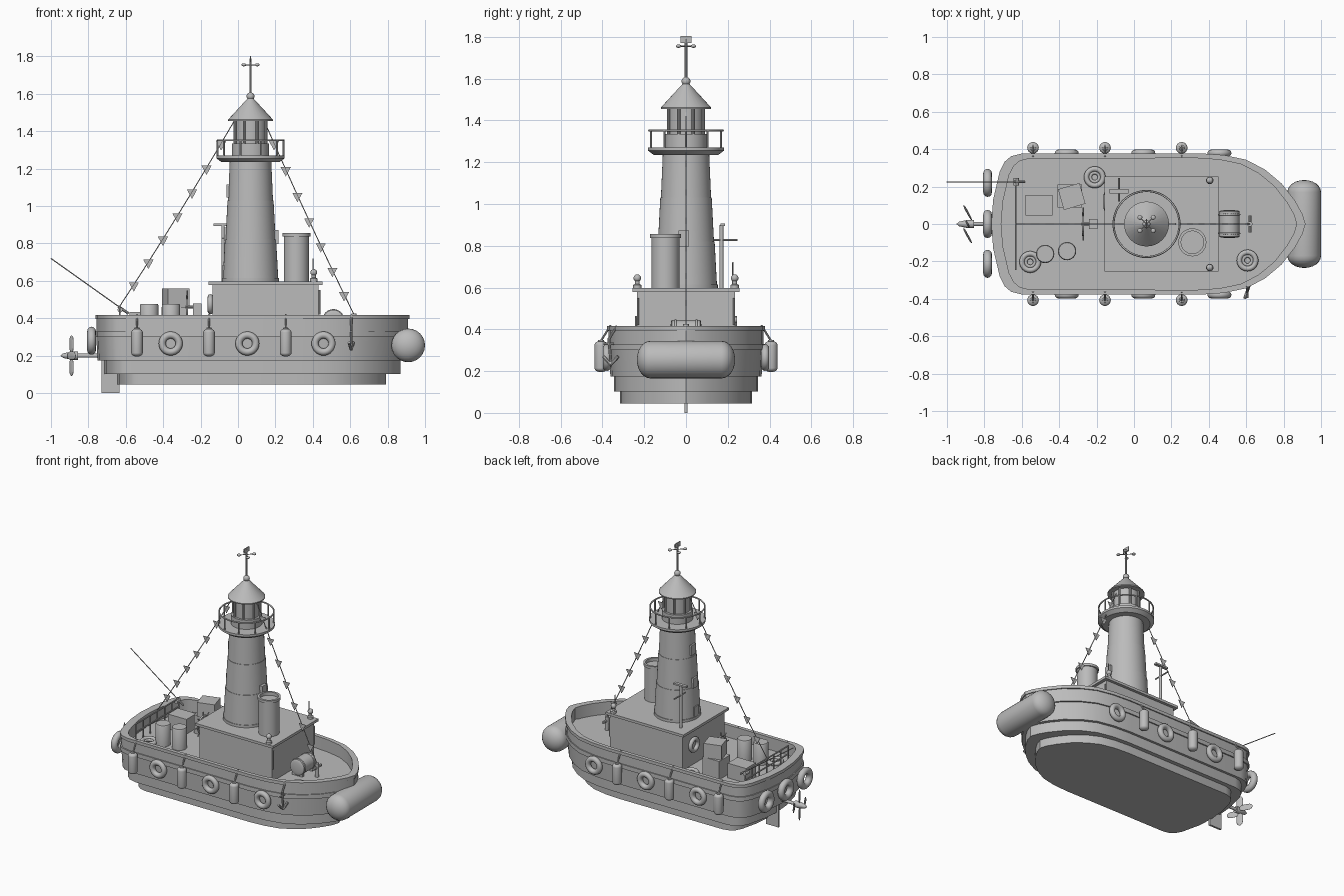
import bpy, bmesh, math
from math import sin, cos, pi
from mathutils import Vector, Matrix

cube = bpy.data.objects.get("Cube")
if cube:
    bpy.data.objects.remove(cube)

GREY = (0.5, 0.5, 0.5, 1)
mat = bpy.data.materials.new("plain grey")
mat.use_nodes = True
mat.diffuse_color = GREY
mat.node_tree.nodes["Principled BSDF"].inputs["Base Color"].default_value = GREY


def finish(name, bm, loc=(0, 0, 0), rot=(0, 0, 0)):
    bmesh.ops.remove_doubles(bm, verts=bm.verts, dist=1e-5)
    bmesh.ops.recalc_face_normals(bm, faces=bm.faces)
    mesh = bpy.data.meshes.new(name)
    bm.to_mesh(mesh)
    bm.free()
    mesh.materials.append(mat)
    ob = bpy.data.objects.new(name, mesh)
    bpy.context.collection.objects.link(ob)
    ob.location, ob.rotation_euler = loc, rot
    bpy.ops.object.select_all(action="DESELECT")
    ob.select_set(True)
    bpy.context.view_layer.objects.active = ob
    bpy.ops.object.shade_smooth_by_angle(angle=math.radians(32))
    return ob


def box(name, loc, size, rot=(0, 0, 0)):
    bm = bmesh.new()
    bmesh.ops.create_cube(bm, size=1, matrix=Matrix.Diagonal((*size, 1)))
    return finish(name, bm, loc, rot)


def lathe(name, profile, loc=(0, 0, 0), rot=(0, 0, 0), segs=32):
    bm = bmesh.new()
    vs = [bm.verts.new((r, 0, z)) for r, z in profile]
    es = [bm.edges.new(p) for p in zip(vs, vs[1:])]
    bmesh.ops.spin(bm, geom=vs + es, cent=(0, 0, 0), axis=(0, 0, 1), angle=2 * pi, steps=segs)
    return finish(name, bm, loc, rot)


def rod(name, a, b, r=0.005, segs=8):
    a, b = Vector(a), Vector(b)
    rot = (b - a).to_track_quat("Z", "Y").to_euler()
    h = (b - a).length
    return lathe(name, [(0, 0), (r, 0), (r, h), (0, h)], a, rot, segs)


def ring(name, loc, major, minor, rot=(0, 0, 0), segs=32):
    prof = [(major + minor * cos(i * pi / 6), minor * sin(i * pi / 6)) for i in range(13)]
    return lathe(name, prof, loc, rot, segs)


def capsule(name, loc, r, half, rot=(0, 0, 0), cap=None):
    cap = cap or r
    arc = [(r * sin(i * pi / 12), cap * cos(i * pi / 12)) for i in range(7)]
    prof = [(x, -half + cap - z) for x, z in arc] + [(x, half - cap + z) for x, z in arc[::-1]]
    return lathe(name, prof, loc, rot, 24)


def ball(name, loc, r):
    return capsule(name, loc, r, r)


# Hull outline, half plan from stern to bow
PLAN = [(-.76, 0), (-.75, .13), (-.715, .28), (-.69, .33), (-.655, .36), (-.6, .374), (.35, .376),
        (.48, .367), (.6, .342), (.7, .29), (.79, .215), (.86, .125), (.9, .055), (.917, 0)]


def outline(x0, x1, w):
    pts = [(x0 + (x + .76) / 1.677 * (x1 - x0), y / .376 * w) for x, y in PLAN]
    return pts + [(x, -y) for x, y in pts[-2:0:-1]]


def hull_skin(name, levels, cap_last=True):
    """Stack of outlines (x0, x1, half width, z), skinned together."""
    bm = bmesh.new()
    rings = [[bm.verts.new((x, y, z)) for x, y in outline(x0, x1, w)] for x0, x1, w, z in levels]
    n = len(rings[0])
    for lo, hi in zip(rings, rings[1:]):
        for i in range(n):
            j = (i + 1) % n
            bm.faces.new((lo[i], lo[j], hi[j], hi[i]))
    bm.faces.new(rings[0])
    if cap_last:
        bm.faces.new(rings[-1])
    return finish(name, bm)


hull_skin("keel_band", [(-.645, .79, .316, .045), (-.645, .79, .316, .108)])
hull_skin("lower_hull", [(-.715, .87, .345, .103), (-.715, .87, .345, .185)])
hull_skin("upper_hull_and_deck", [
    (-.752, .895, .362, .175), (-.757, .903, .368, .3), (-.763, .915, .377, .3), (-.763, .915, .377, .33),
    (-.757, .91, .37, .33), (-.757, .91, .37, .395), (-.763, .917, .378, .395), (-.763, .917, .378, .417),
    (-.71, .87, .352, .417), (-.71, .87, .352, .33)])

# Fenders and tyres
capsule("bow_fender", (.91, 0, .255), .09, .235, (pi / 2, 0, 0), .065)
for s in (-1, 1):
    for x in (-.54, -.155, .255):
        capsule("side_fender", (x, s * .407, .27), .031, .075, cap=.02)
        ring("fender_collar", (x, s * .407, .345), .01, .005, segs=12)
        rod("fender_rope", (x, s * .407, .345), (x, s * .36, .42), .005)
    for x in (-.36, .05, .457):
        ring("side_tyre", (x, s * .379, .265), .045, .019, (pi / 2, 0, 0))
for y in (-.213, 0, .22):
    ring("stern_tyre", (-.783, y, .28), .052, .023, (0, pi / 2, 0))

# Rudder and propeller
box("rudder", (-.682, 0, .09), (.096, .014, .18))
rod("propeller_shaft", (-.7, 0, .2), (-.88, 0, .2), .011, 12)
lathe("propeller_hub", [(0, -.06), (.012, -.045), (.022, 0), (.022, .035), (0, .035)],
      (-.89, 0, .2), (0, pi / 2, 0), 16)
for k in range(4):
    a = k * pi / 2
    blade = capsule("propeller_blade", (-.89, -.062 * sin(a), .2 + .062 * cos(a)), .022, .046, (a, 0, .5), .03)
    blade.scale.x = .25

# Cabin
box("cabin", (.147, 0, .455), (.565, .47, .27))
box("cabin_roof", (.147, 0, .588), (.61, .51, .018))
ring("wall_lifebuoy", (-.148, .12, .475), .04, .014, (0, pi / 2, 0))
for s in (-1, 1):
    lathe("roof_lamp", [(0, 0), (.02, 0), (.02, .015), (.011, .02), (.011, .04), (0, .04)],
          (.405, s * .233, .597), segs=16)
    ball("lamp_bulb", (.405, s * .233, .645), .018)
    rod("cabin_handrail", (.436, s * .23, .42), (.436, s * .23, .55), .005)
rod("whip_aerial", (.4, .222, .6), (.4, .222, .72), .003)

# Lighthouse tower in three stepped sections
TX = .067
lathe("tower", [(0, .59), (.152, .59), (.152, .615), (.148, .615), (.137, .82), (.134, .82),
                (.123, 1.03), (.12, 1.03), (.111, 1.24), (0, 1.24)], (TX, 0, 0), segs=48)
box("tower_window_front", (TX + .134, -.01, .835), (.03, .05, .075))
for x, y, z in ((-.135, 0, .85), (-.142, 0, .65), (-.12, 0, 1.08)):
    box("tower_window", (TX + x, y, z), (.015, .05, .07))
lathe("gallery", [(0, 1.235), (.155, 1.235), (.182, 1.255), (.182, 1.27), (0, 1.27)], (TX, 0, 0), segs=48)
ring("gallery_rail", (TX, 0, 1.352), .176, .005, segs=48)
lathe("lantern_room", [(0, 1.26), (.1, 1.26), (.1, 1.335), (.084, 1.335), (.084, 1.46), (0, 1.46)], (TX, 0, 0))
for k in range(10):
    c, s = cos(k * pi / 5), sin(k * pi / 5)
    rod("gallery_post", (TX + .176 * c, .176 * s, 1.265), (TX + .176 * c, .176 * s, 1.352), .005)
for k in range(8):
    c, s = cos((k + .5) * pi / 4), sin((k + .5) * pi / 4)
    rod("lantern_bar", (TX + .09 * c, .09 * s, 1.33), (TX + .09 * c, .09 * s, 1.46), .007)
lathe("lantern_roof", [(0, 1.455), (.12, 1.455), (.12, 1.462), (.016, 1.575), (0, 1.575)], (TX, 0, 0))
ball("roof_ball", (TX, 0, 1.587), .021)
rod("vane_pole", (TX, 0, 1.6), (TX, 0, 1.79), .006)
box("vane_plate", (TX, 0, 1.787), (.006, .055, .032))
for k in range(4):
    c, s = cos((k + .5) * pi / 2), sin((k + .5) * pi / 2)
    rod("cup_arm", (TX, 0, 1.755), (TX + .05 * c, .05 * s, 1.755), .003)
    capsule("wind_cup", (TX + .05 * c, .05 * s, 1.755), .013, .008, cap=.008)

# Funnel and radio mast on the cabin roof
lathe("funnel", [(0, 0), (.067, 0), (.067, .24), (.075, .24), (.075, .258), (.06, .258), (.06, .235), (0, .235)],
      (.312, -.098, .597))
rod("radio_mast", (-.08, .17, .59), (-.08, .17, .9), .009, 12)
rod("mast_crossbar", (-.08, .12, .827), (-.08, .247, .827), .005)
box("mast_head", (-.08, .175, .9), (.1, .022, .012))

# Foredeck: windlass, bitts and anchor
capsule("windlass", (.51, 0, .39), .055, .075, (pi / 2, 0, 0), .008)
for s in (-1, 1):
    ring("windlass_rim", (.51, s * .05, .39), .054, .005, (pi / 2, 0, 0))
    box("windlass_foot", (.51, s * .055, .345), (.08, .02, .05))
rod("bow_bitt", (.62, 0, .33), (.62, 0, .425), .014, 12)
rod("bitt_bar", (.62, -.045, .395), (.62, .045, .395), .009)
rod("anchor_chain", (.605, -.33, .417), (.605, -.37, .35), .006)
rod("anchor_shank", (.605, -.37, .36), (.605, -.358, .23), .007)
rod("anchor_stock", (.605, -.395, .33), (.605, -.345, .33), .006)
for s in (-1, 1):
    rod("anchor_fluke", (.605, -.36, .232), (.605 + s * .012, -.36 + s * .035, .27), .008)

# Coiled ropes on deck
for x, y in ((-.21, .25), (-.555, -.203), (.607, -.195)):
    ring("rope_coil", (x, y, .344), .044, .014)
    ring("rope_coil_inner", (x, y, .34), .024, .009)

# Aft deck cargo
for x, y in ((-.475, -.16), (-.358, -.145)):
    lathe("barrel", [(0, .33), (.049, .33), (.049, .47), (.045, .477), (0, .477)], (x, y, 0), segs=24)
box("lower_crate", (-.343, .15, .395), (.13, .125, .13))
box("upper_crate", (-.333, .147, .51), (.12, .115, .1), (0, 0, .28))
box("flat_crate", (-.508, .1, .382), (.145, .11, .104))
box("helm_stand", (-.218, 0, .405), (.045, .055, .15))
ring("helm_wheel", (-.272, 0, .46), .06, .006, (0, pi / 2, 0))
rod("helm_axle", (-.28, 0, .46), (-.22, 0, .46), .009)
for k in range(4):
    c, s = .088 * cos(k * pi / 4), .088 * sin(k * pi / 4)
    rod("helm_spoke", (-.272, c, .46 + s), (-.272, -c, .46 - s), .004)

# Stern railing and fishing rod
for z in (.4, .458):
    rod("stern_rail", (-.632, -.245, z), (-.632, .245, z), .005)
for k in range(7):
    y = -.24 + k * .08
    rod("stern_rail_post", (-.632, y, .33), (-.632, y, .458), .005)
rod("fishing_rod", (-.585, .225, .425), (-1, .225, .72), .003)
rod("rod_handle", (-.585, .225, .425), (-.64, .225, .464), .007)
rod("rod_reel", (-.63, .205, .445), (-.63, .245, .445), .014, 12)


# Bunting: sagging lines with hanging pennants
def bunting(a, b, flags):
    a, b = Vector(a), Vector(b)

    def at(t):
        return a.lerp(b, t) - Vector((0, 0, .06 * t * (1 - t)))
    for k in range(8):
        rod("bunting_line", at(k / 8), at((k + 1) / 8), .003, 6)
    for t in flags:
        p = at(t)
        bm = bmesh.new()
        front, back = [[bm.verts.new((x, y, z)) for x, z in ((-.027, .012), (.027, .012), (0, -.038))]
                       for y in (-.002, .002)]
        bm.faces.new(front)
        bm.faces.new(back)
        for i in range(3):
            j = (i + 1) % 3
            bm.faces.new((front[i], front[j], back[j], back[i]))
        finish("pennant", bm, p)


bunting((-.02, 0, 1.455), (-.632, 0, .465), [.115 + .127 * k for k in range(7)])
bunting((.14, 0, 1.455), (.62, 0, .42), [.11 + .13 * k for k in range(7)])
